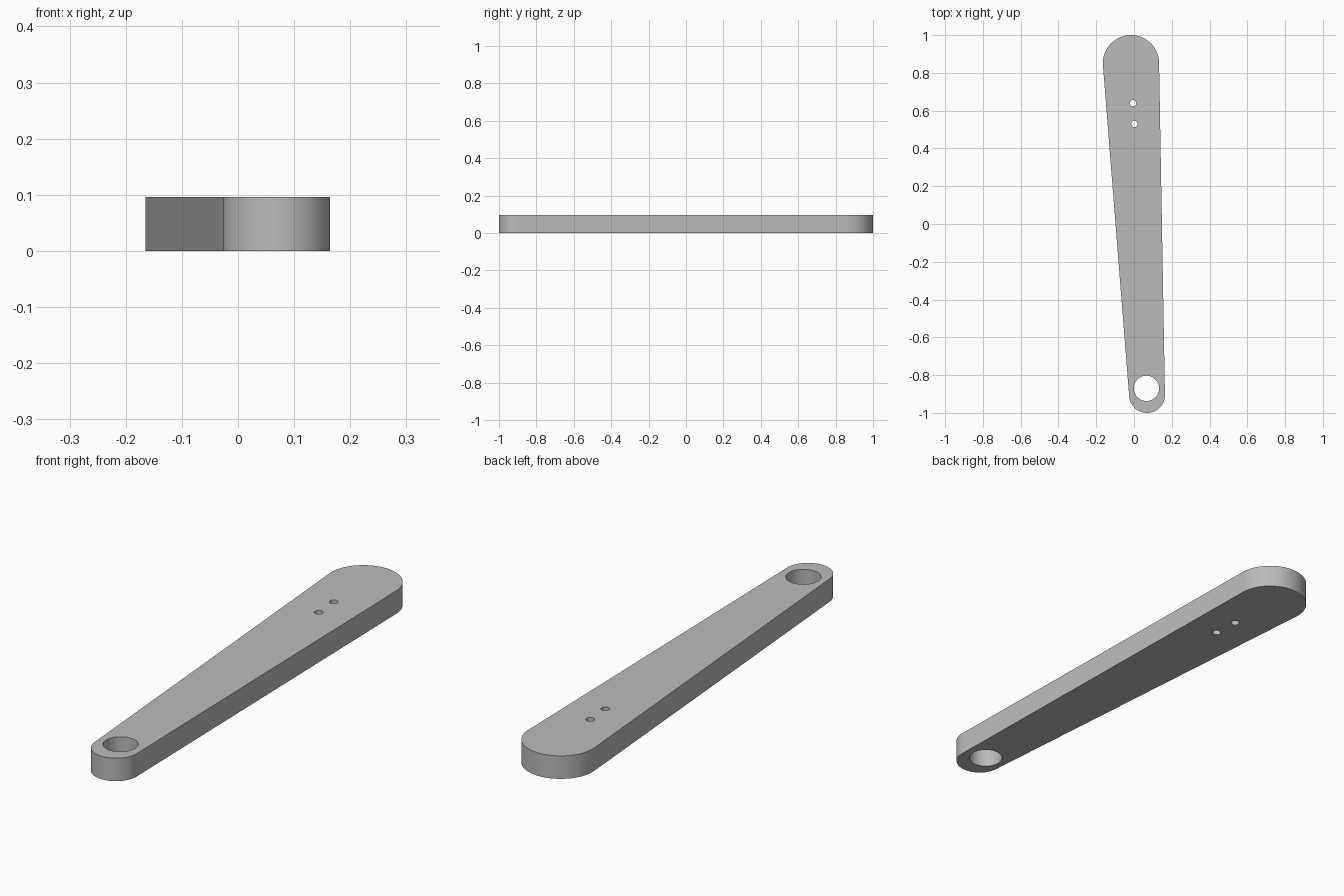
import bpy, bmesh, math
from mathutils import Vector

cube = bpy.data.objects.get("Cube")
if cube:
    bpy.data.objects.remove(cube, do_unlink=True)

HEIGHT = 0.096
BIG, BIG_R = Vector((-0.016, 0.851)), 0.149
SMALL, SMALL_R = Vector((0.069, -0.905)), 0.095
HOLES = [((0.066, -0.87), 0.067, 64), ((-0.005, 0.64), 0.017, 32), ((0.002, 0.53), 0.017, 32)]


def arc(centre, radius, start, sweep, steps):
    return [(centre[0] + radius * math.cos(start + sweep * i / steps),
             centre[1] + radius * math.sin(start + sweep * i / steps)) for i in range(steps + 1)]


# Tapered outline: two round ends joined by their common tangents
axis = BIG - SMALL
heading = math.atan2(axis.y, axis.x)
spread = math.acos((BIG_R - SMALL_R) / axis.length)
outline = arc(BIG, BIG_R, heading - spread, 2 * spread, 48)
# The small end sweeps the remaining angle
outline += arc(SMALL, SMALL_R, heading + spread, 2 * math.pi - 2 * spread, 48)
loops = [outline] + [arc(c, r, 0, 2 * math.pi, n)[:-1] for c, r, n in HOLES]

bm = bmesh.new()
for loop in loops:
    verts = [bm.verts.new((x, y, 0)) for x, y in loop]
    for i, v in enumerate(verts):
        bm.edges.new((v, verts[(i + 1) % len(verts)]))

# Fill the profile around its holes, then raise it to full thickness
bmesh.ops.triangle_fill(bm, edges=bm.edges[:], use_beauty=True, normal=(0, 0, 1))
raised = bmesh.ops.extrude_face_region(bm, geom=bm.faces[:], use_keep_orig=True)
top = [g for g in raised["geom"] if isinstance(g, bmesh.types.BMVert)]
bmesh.ops.translate(bm, verts=top, vec=(0, 0, HEIGHT))
bmesh.ops.recalc_face_normals(bm, faces=bm.faces[:])
flat = [e for e in bm.edges if len(e.link_faces) == 2 and e.calc_face_angle(1) < 0.001]
bmesh.ops.dissolve_limit(bm, angle_limit=0.001, verts=[], edges=flat)

mesh = bpy.data.meshes.new("lever_arm")
bm.to_mesh(mesh)
bm.free()
arm = bpy.data.objects.new("lever_arm", mesh)
bpy.context.collection.objects.link(arm)

# Plain grey finish
grey = bpy.data.materials.new("plain_grey")
grey.use_nodes = True
grey.diffuse_color = (0.5, 0.5, 0.5, 1)
grey.node_tree.nodes["Principled BSDF"].inputs["Base Color"].default_value = (0.5, 0.5, 0.5, 1)
mesh.materials.append(grey)

# Smooth curved walls with crisp rims
bpy.ops.object.select_all(action="DESELECT")
arm.select_set(True)
bpy.context.view_layer.objects.active = arm
bpy.ops.object.shade_smooth_by_angle(angle=math.radians(30))
